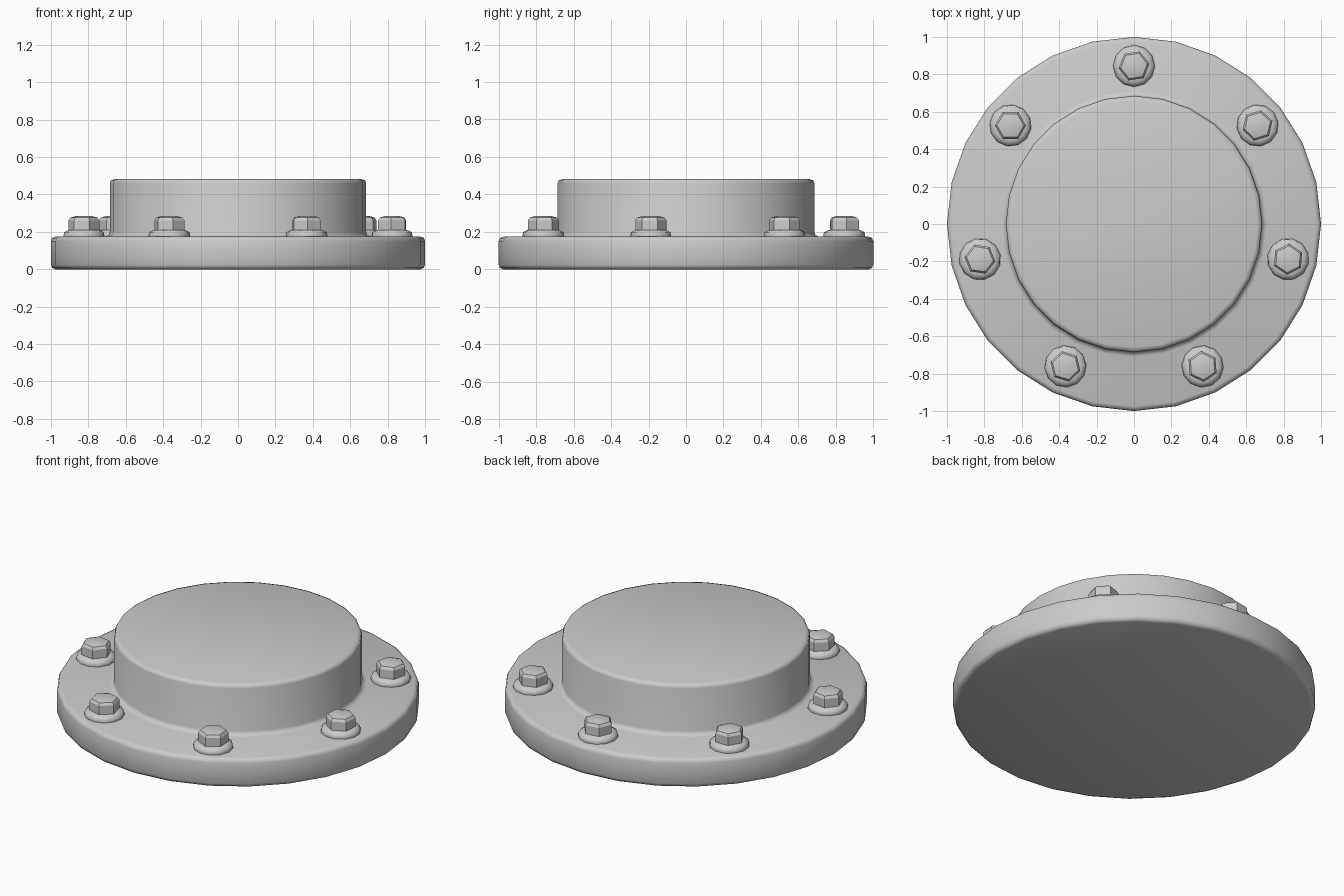
import bpy, bmesh
from math import sin, cos, pi, radians

if "Cube" in bpy.data.objects:
    bpy.data.objects.remove(bpy.data.objects["Cube"])

def lathe(name, profile, sides, loc=(0, 0, 0), turn=0.0, angle=40):
    """Revolve (radius, z) points into a closed solid."""
    bm = bmesh.new()
    rings = [[bm.verts.new((r * cos(turn + 2 * pi * i / sides),
                            r * sin(turn + 2 * pi * i / sides), z))
              for i in range(sides)] for r, z in profile]
    for a, b in zip(rings, rings[1:]):
        for i in range(sides):
            j = (i + 1) % sides
            bm.faces.new((a[i], a[j], b[j], b[i]))
    bm.faces.new(rings[0][::-1])
    bm.faces.new(rings[-1])
    mesh = bpy.data.meshes.new(name)
    bm.to_mesh(mesh)
    bm.free()
    ob = bpy.data.objects.new(name, mesh)
    ob.location = loc
    bpy.context.collection.objects.link(ob)
    bpy.ops.object.select_all(action='DESELECT')
    ob.select_set(True)
    bpy.context.view_layer.objects.active = ob
    bpy.ops.object.shade_smooth_by_angle(angle=radians(angle))
    return ob

# Flange disc with raised hub, rounded rims and a small fillet at the hub base
lathe("flange_and_hub", [
    (0.975, 0.0), (0.993, 0.007), (1.0, 0.025),
    (1.0, 0.15), (0.993, 0.168), (0.975, 0.175),
    (0.71, 0.175), (0.692, 0.182), (0.685, 0.20),
    (0.685, 0.46), (0.68, 0.475), (0.66, 0.482)], 28, turn=pi / 2, angle=60)

# Ring of seven bolts, each a tapered washer and a chamfered hex head
for k in range(7):
    a = pi / 2 + 2 * pi * k / 7
    loc = (0.845 * cos(a), 0.845 * sin(a), 0)
    lathe(f"washer_{k + 1}", [(0.108, 0.165), (0.112, 0.18),
                              (0.108, 0.198), (0.085, 0.21)], 12, loc, a, 50)
    lathe(f"bolt_head_{k + 1}", [(0.083, 0.20), (0.083, 0.262),
                                 (0.072, 0.277), (0.045, 0.284)],
          6, loc, a - pi / 2 + radians(8.6), 30)
